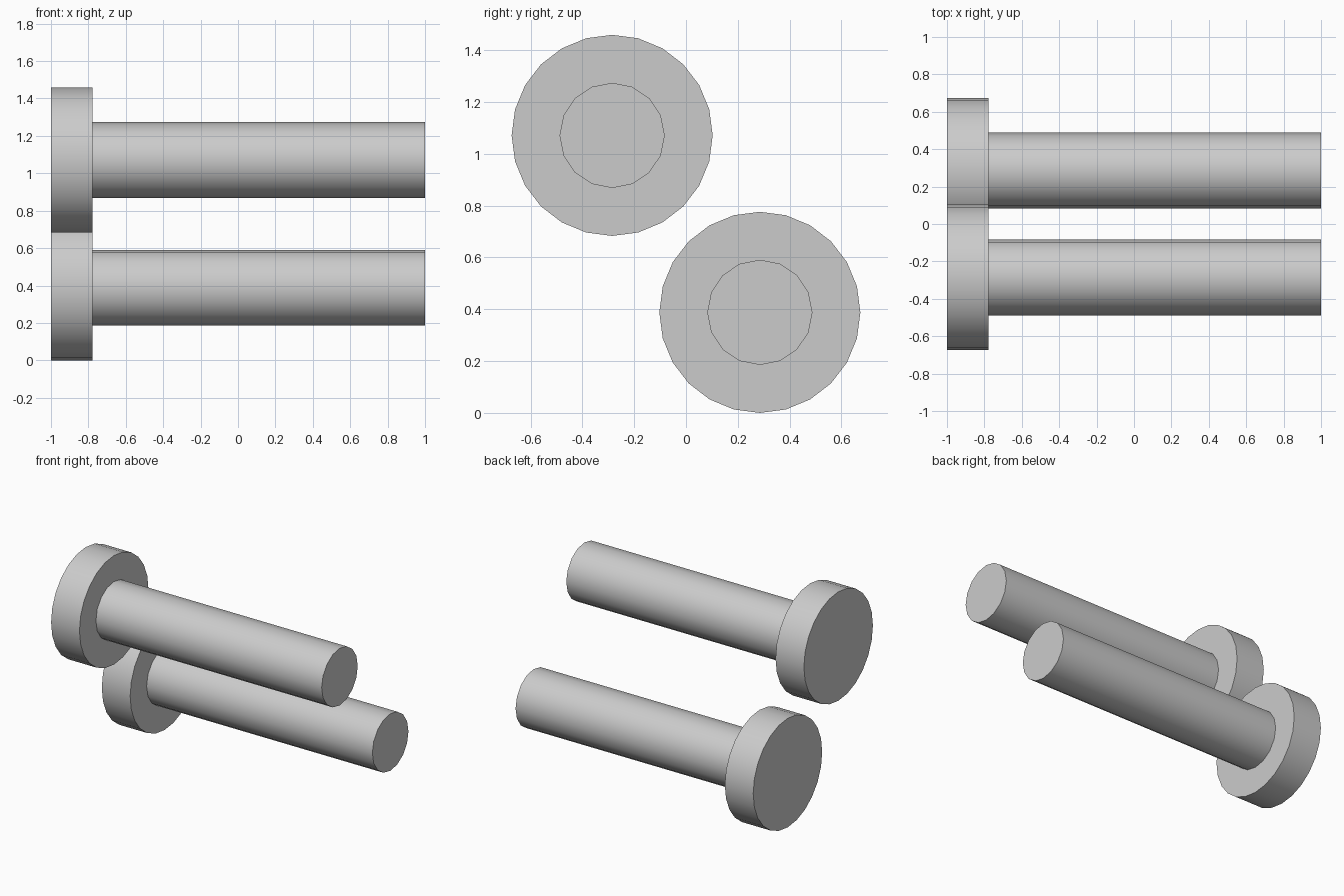
import bpy
import math

cube = bpy.data.objects.get("Cube")
if cube:
    bpy.data.objects.remove(cube, do_unlink=True)

# Single plain metal colour
GREY = (0.6, 0.6, 0.6, 1.0)
metal = bpy.data.materials.new("plain grey")
metal.use_nodes = True
metal.diffuse_color = GREY
metal.node_tree.nodes["Principled BSDF"].inputs["Base Color"].default_value = GREY


def rod(name, radius, sides, x0, x1, y, z):
    """Capped cylinder lying along x, smooth around its side."""
    bpy.ops.mesh.primitive_cylinder_add(
        vertices=sides, radius=radius, depth=x1 - x0,
        location=((x0 + x1) / 2, y, z), rotation=(0, math.pi / 2, 0))
    obj = bpy.context.object
    obj.name = name
    obj.data.materials.append(metal)
    bpy.ops.object.shade_smooth_by_angle(angle=math.radians(30))
    return obj


HEAD_RADIUS = 0.388
SHAFT_RADIUS = 0.203
SHOULDER_X = -0.777

# Two identical pins: a wide disc head with a long shaft
for label, y, z in (("lower", 0.285, HEAD_RADIUS), ("upper", -0.285, 1.071)):
    rod(label + "_pin_head", HEAD_RADIUS, 24, -1.0, SHOULDER_X, y, z)
    rod(label + "_pin_shaft", SHAFT_RADIUS, 16, SHOULDER_X, 1.0, y, z)
